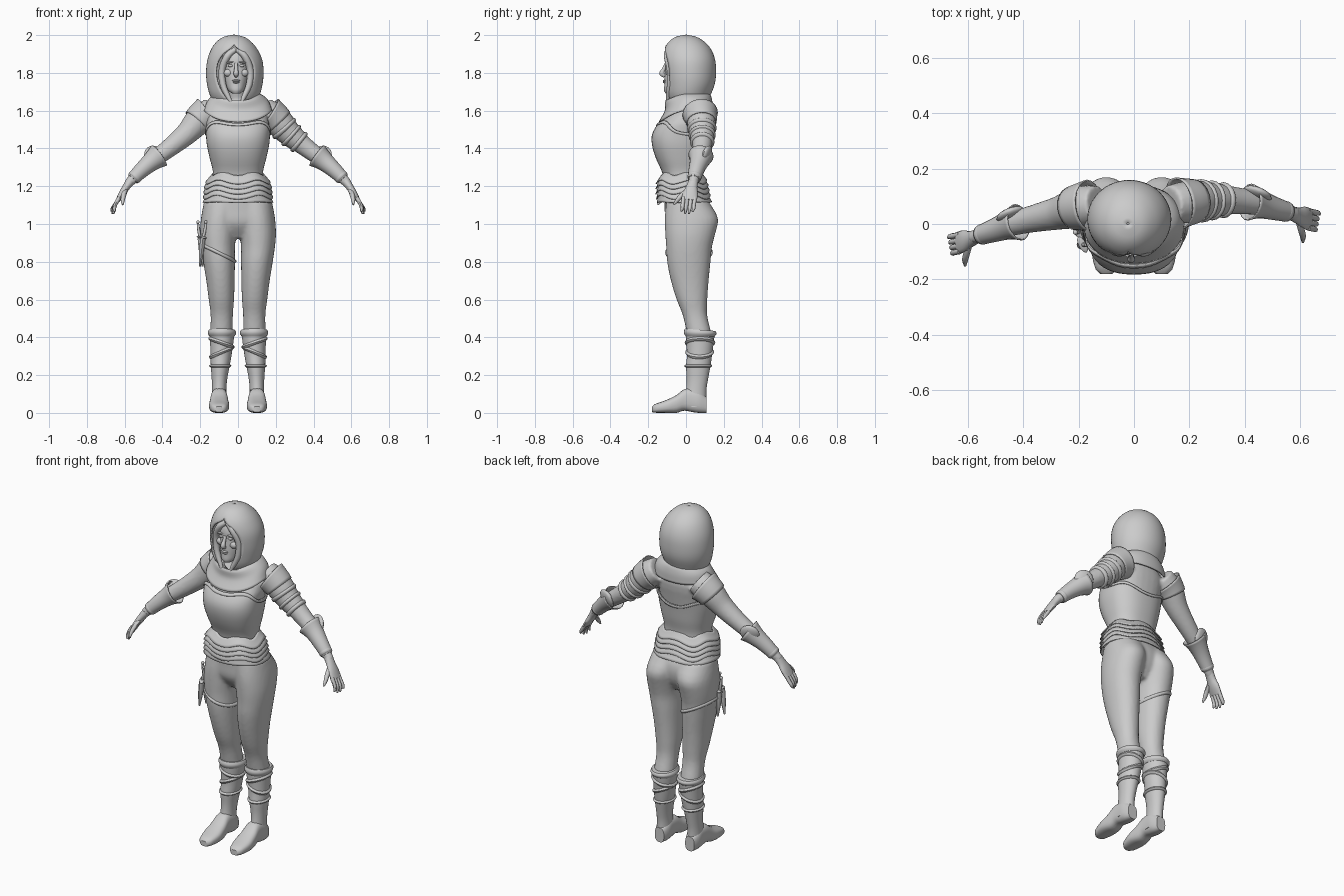
import bpy, bmesh
from math import sin, cos, pi, radians
from mathutils import Vector, Matrix

if "Cube" in bpy.data.objects:
    bpy.data.objects.remove(bpy.data.objects["Cube"])


def cub(rows, k):
    """Smooth interpolation of a table whose first column is the key."""
    rows = sorted(rows)
    k = min(max(k, rows[0][0]), rows[-1][0])
    i = 0
    while i < len(rows) - 2 and k > rows[i + 1][0]:
        i += 1
    def slope(j, c):
        a, b = rows[max(j - 1, 0)], rows[min(j + 1, len(rows) - 1)]
        return (b[c] - a[c]) / (b[0] - a[0])
    h = rows[i + 1][0] - rows[i][0]
    t = (k - rows[i][0]) / h
    return [(2*t**3 - 3*t*t + 1) * rows[i][c] + (t**3 - 2*t*t + t) * h * slope(i, c)
            + (3*t*t - 2*t**3) * rows[i + 1][c] + (t**3 - t*t) * h * slope(i + 1, c)
            for c in range(1, len(rows[0]))]


def grid(bm, f, n, k, caps=True, closed=True):
    """Surface from f(u, v); u runs around, v runs along."""
    m = n if closed else n + 1
    vs = [[bm.verts.new(f(i / n, j / k)) for i in range(m)] for j in range(k + 1)]
    for j in range(k):
        for i in range(n):
            q = (i + 1) % m
            bm.faces.new((vs[j][i], vs[j][q], vs[j + 1][q], vs[j + 1][i]))
    if caps and closed:
        bm.faces.new(vs[0][::-1])
        bm.faces.new(vs[-1])


def ell(cx, rx, yf, yb, a, e=2.0):
    p = lambda w: (1 if w > 0 else -1) * abs(w) ** (2 / e)
    return cx + rx * p(sin(a)), (yf + yb) / 2 - (yb - yf) / 2 * p(cos(a))


def val(f, x):
    return f(x) if callable(f) else f


def skin(bm, rows, bot, top, off=0.0, n=32, k=14, caps=True, s=1, e=2.0):
    """Loft over rows (z, cx, rx, y_front, y_back) between two heights."""
    def f(u, v):
        a = 2 * pi * u
        z = val(bot, a) * (1 - v) + val(top, a) * v
        cx, rx, yf, yb = cub(rows, z)
        o = val(off, v)
        return (*ell(cx * s, rx + o, yf - o, yb + o, a, e), z)
    grid(bm, f, n, k, caps)


def tube(bm, rows, t0=None, t1=None, off=0.0, n=20, k=16, caps=True):
    """Sweep over rows (t, x, y, z, r_up, r_y)."""
    t0 = rows[0][0] if t0 is None else t0
    t1 = rows[-1][0] if t1 is None else t1
    def f(u, v):
        t = t0 + (t1 - t0) * v
        p = cub(rows, t)
        d = (Vector(cub(rows, t + .02)[:3]) - Vector(cub(rows, t - .02)[:3])).normalized()
        w = (Vector((0, 1, 0)) - d * d.y).normalized()
        o = val(off, v)
        return Vector(p[:3]) + d.cross(w) * (p[3] + o) * cos(2*pi*u) + w * (p[4] + o) * sin(2*pi*u)
    grid(bm, f, n, k, caps)


def path(bm, pts, n=10, k=10):
    tube(bm, [(i, *p) if len(p) == 5 else (i, *p, p[3]) for i, p in enumerate(pts)], n=n, k=k)


def blob(bm, loc, size, rot=(0, 0, 0)):
    r = Matrix.Rotation(rot[2], 4, 'Z') @ Matrix.Rotation(rot[1], 4, 'Y') @ Matrix.Rotation(rot[0], 4, 'X')
    bmesh.ops.create_uvsphere(bm, u_segments=16, v_segments=10, radius=1,
                              matrix=Matrix.Translation(loc) @ r @ Matrix.Diagonal((*size, 1)))


def finish(name, bm, voxel=0, solid=0):
    bmesh.ops.recalc_face_normals(bm, faces=bm.faces)
    me = bpy.data.meshes.new(name)
    bm.to_mesh(me)
    bm.free()
    ob = bpy.data.objects.new(name, me)
    bpy.context.collection.objects.link(ob)
    bpy.ops.object.select_all(action='DESELECT')
    ob.select_set(True)
    bpy.context.view_layer.objects.active = ob
    bpy.ops.object.shade_smooth_by_angle(angle=radians(45))
    if solid:
        m = ob.modifiers.new("thickness", 'SOLIDIFY')
        m.thickness, m.offset = solid, 0
    if voxel:
        m = ob.modifiers.new("fuse", 'REMESH')
        m.mode, m.voxel_size, m.use_smooth_shade = 'VOXEL', voxel, True
        m = ob.modifiers.new("relax", 'SMOOTH')
        m.iterations, m.factor = 4, .5
    return ob


SIDES = (-1, 1)
new = bmesh.new

# body profiles
TORSO = [(1.10, 0, .15, -.10, .10), (1.20, 0, .128, -.105, .08), (1.27, 0, .122, -.115, .075),
         (1.35, 0, .14, -.15, .09), (1.42, 0, .155, -.17, .10), (1.48, 0, .16, -.168, .11),
         (1.54, 0, .163, -.13, .12), (1.60, 0, .14, -.07, .12), (1.645, 0, .07, -.04, .09)]
LEG = [(1.12, .08, .10, -.105, .12), (1.03, .098, .098, -.112, .17), (.95, .105, .096, -.11, .155),
       (.88, .106, .09, -.105, .138), (.8, .10, .084, -.10, .13), (.7, .093, .075, -.08, .12),
       (.6, .088, .067, -.05, .113), (.52, .086, .059, -.018, .112), (.42, .087, .06, .005, .135)]
BOOT = [(.45, .086, .068, -.005, .156), (.40, .085, .064, .0, .15), (.3, .09, .055, .005, .137),
        (.25, .094, .05, .0, .13), (.18, .098, .041, .004, .117), (.12, .1, .038, .0, .108),
        (.03, .1, .041, -.02, .108)]
FOOT = [(-.18, .022, .004, .034), (-.165, .038, .001, .046), (-.1, .053, 0, .07), (-.05, .05, 0, .095),
        (-.01, .045, .012, .125), (.03, .043, .005, .13), (.07, .042, 0, .12), (.108, .03, 0, .085)]
ARM_XZR = [(.13, 1.605, .07), (.2, 1.555, .076), (.27, 1.48, .061), (.36, 1.405, .05),
           (.44, 1.345, .043), (.51, 1.285, .035), (.585, 1.21, .024)]
ARM_Y = {1: (.07, .08, .085, .085, .075, .055, .035), -1: (.07, .06, .04, .02, 0, -.025, -.05)}
ARM = {s: [(i, p[0] * s, y, p[1], p[2], p[2]) for i, (p, y) in enumerate(zip(ARM_XZR, ARM_Y[s]))]
       for s in SIDES}

# torso, neck and arms
bm = new()
skin(bm, TORSO, 1.1, 1.645, e=2.4)
path(bm, [(0, .035, 1.56, .06), (-.005, .02, 1.65, .05), (-.01, .0, 1.74, .048)], n=20)
for s in SIDES:
    tube(bm, ARM[s], k=30)
finish("upper_body", bm, voxel=.009)

# trousers
bm = new()
skin(bm, [(1.16, 0, .145, -.11, .10), (1.08, 0, .18, -.108, .135), (1.0, 0, .17, -.1, .13),
          (.925, 0, .06, -.05, .09)], .925, 1.16, e=2.3)
for s in SIDES:
    skin(bm, LEG, .42, 1.12, s=s, k=24, e=2.1)
finish("trousers", bm, voxel=.01)

# bodice and its top border
ztop = lambda a: 1.50 + .045 * cos(a) - .012 * cos(4 * a)
bm = new()
skin(bm, TORSO, 1.22, ztop, .007, n=48, caps=False, e=2.4)
finish("bodice", bm, solid=.006)
bm = new()
skin(bm, TORSO, lambda a: ztop(a) - .014, ztop, .012, n=48, k=2, caps=False, e=2.4)
finish("bodice_border", bm, solid=.006)

# layered zigzag belt
BELT = [(1.10, 0, .172, -.135, .125), (1.15, 0, .168, -.145, .115), (1.2, 0, .162, -.145, .105),
        (1.235, 0, .15, -.14, .095), (1.28, 0, .125, -.118, .078)]
for i in range(5):
    zb = 1.222 - .027 * i
    amp = .011 if i < 4 else .002
    edge = lambda a: zb - amp * cos(5 * a)
    bm = new()
    skin(bm, BELT, edge, lambda a: edge(a) + .045, lambda v: .014 * (1 - v) ** 1.5,
         n=60, k=4, caps=False, e=2.3)
    finish("belt_layer", bm, solid=.006)

# boots, feet, cuffs and straps
for s in SIDES:
    bm = new()
    skin(bm, BOOT, .03, .43, s=s, k=20)
    def foot(u, v):
        hw, b, t = cub(FOOT, -.18 + .288 * v)
        x, z = ell(0, hw, -1, 1, 2 * pi * u, 2.7)
        return (.1 * s + x, -.18 + .288 * v, b + (t - b) * (z + 1) / 2)
    grid(bm, foot, 24, 20)
    finish("boot", bm)
    bm = new()
    bulge = lambda v: .001 + .008 * sin(pi * v)
    skin(bm, BOOT, .405, lambda a: .44 + .006 * cos(a), bulge, s=s, k=6)
    skin(bm, BOOT, .24, .257, bulge, s=s, k=4)
    for base, tilt in ((.36, .022), (.31, -.025)):
        low = lambda a: base + tilt * sin(a) * s
        skin(bm, BOOT, low, lambda a: low(a) + .022, bulge, s=s, k=4)
    finish("boot_straps", bm)

# head with face details
HEAD = [(1.692, -.01, .022, -.108, -.05), (1.705, -.01, .04, -.116, .0), (1.74, -.01, .058, -.114, .05),
        (1.78, -.01, .069, -.113, .08), (1.83, -.01, .075, -.109, .09), (1.88, -.01, .073, -.106, .09),
        (1.92, -.01, .058, -.085, .08), (1.95, -.01, .02, -.03, .03)]
bm = new()
skin(bm, HEAD, 1.692, 1.95, k=24, e=2.1)
path(bm, [(-.01, -.105, 1.85, .009), (-.01, -.118, 1.82, .01), (-.01, -.128, 1.797, .014),
          (-.01, -.112, 1.783, .01)])
for z, w in ((1.759, .021), (1.75, .018)):
    blob(bm, (-.01, -.112, z), (w, .011, .0055))
for s in SIDES:
    blob(bm, (-.01 + .03 * s, -.101, 1.838), (.014, .009, .007))
    blob(bm, (-.01 + .033 * s, -.102, 1.856), (.022, .01, .005), (0, .12 * s, 0))
    blob(bm, (-.01 + .042 * s, -.088, 1.8), (.025, .018, .02))
finish("head", bm)

# hair strands framing the face
bm = new()
for s in SIDES:
    path(bm, [(-.01 + .003 * s, -.092, 1.925, .014), (-.01 + .045 * s, -.1, 1.89, .018),
              (-.01 + .074 * s, -.085, 1.82, .018), (-.01 + .07 * s, -.085, 1.74, .017),
              (-.01 + .04 * s, -.095, 1.67, .012), (-.005 + .015 * s, -.105, 1.62, .004)], k=18)
finish("hair", bm)

# hood with open front
HOOD = [(1.64, -.015, .105, -.08, .11), (1.68, -.017, .127, -.103, .125), (1.74, -.017, .143, -.113, .148),
        (1.80, -.017, .148, -.12, .155), (1.87, -.017, .141, -.122, .15), (1.93, -.02, .115, -.11, .125),
        (1.97, -.022, .08, -.08, .085), (1.99, -.022, .045, -.045, .045), (1.998, -.022, .004, -.002, .004)]
GAP = [(1.64, 14), (1.69, 28), (1.76, 39), (1.84, 40), (1.9, 27), (1.945, 1), (2.0, 0)]
def hood(u, v):
    z = 1.64 + .358 * (1 - (1 - v) ** 1.5)
    h = radians(max(cub(GAP, z)[0], 0))
    return (*ell(*cub(HOOD, z), h + (2 * pi - 2 * h) * u), z)
bm = new()
grid(bm, hood, 40, 24, closed=False)
bmesh.ops.remove_doubles(bm, verts=bm.verts, dist=.0008)
finish("hood", bm, solid=.008)

# draped cowl: v, z front, z side, z back, half width, y front, y back
COWL = [(0, 1.63, 1.68, 1.69, .08, -.07, .085), (.3, 1.65, 1.685, 1.685, .115, -.105, .122),
        (.65, 1.60, 1.655, 1.645, .155, -.108, .136), (1, 1.54, 1.60, 1.59, .178, -.14, .138)]
def cowl(u, v):
    a = 2 * pi * u
    zf, zs, zb, rx, yf, yb = cub(COWL, v)
    c = cos(a)
    return (*ell(0, rx, yf, yb, a, 2.2), zs + ((zf if c > 0 else zb) - zs) * abs(c) ** 1.5)
bm = new()
grid(bm, cowl, 48, 14, caps=False)
finish("cowl", bm, solid=.008)

# shoulder caps, bracers, elbow guards
for s in SIDES:
    A = ARM[s]
    bm = new()
    tube(bm, A, .45, 1.25, lambda v: .004 + .014 * (1 - v) ** 2, k=6, caps=False)
    finish("shoulder_cap", bm, solid=.006)
    bm = new()
    tube(bm, A, 3.7, 5.6, lambda v: .004 + .016 * (1 - v) ** 4, k=14, caps=False)
    finish("bracer", bm, solid=.005)
    bm = new()
    tube(bm, A, 5.35, 5.65, lambda v: .002 + .006 * sin(pi * v), k=5)
    blob(bm, (.445 * s, ARM_Y[s][4] + .034, 1.362), (.055, .02, .055), (-.3, 0, -.35 * s))
    finish("elbow_guard", bm)

# banded sleeve on one upper arm
bm = new()
for t0, t1, o in ((1.2, 2.6, .004), (1.55, 1.8, .011), (2.05, 2.25, .012), (2.5, 2.7, .01)):
    tube(bm, ARM[1], t0, t1, lambda v: .001 + o * sin(pi * v) ** .5, k=8)
blob(bm, (.295, .1, 1.525), (.018, .012, .008), (0, .6, 0))
finish("sleeve_bands", bm)

# hands
for s in SIDES:
    y = ARM_Y[s][6]
    bm = new()
    path(bm, [(.57*s, y + .004, 1.226, .024, .026), (.592*s, y - .005, 1.195, .02, .03),
              (.614*s, y - .012, 1.16, .018, .04), (.636*s, y - .018, 1.125, .012, .04)], n=16)
    for i in range(4):
        fy = y - .048 + .02 * i
        tip = .012 * (i in (1, 2))
        path(bm, [(.628*s, fy, 1.14, .011), (.646*s, fy - .004, 1.11, .0105),
                  ((.655 + .003*i)*s, fy - .007, 1.083, .0095), ((.652 + .006*i)*s, fy - .012, 1.066 - tip, .005)], n=8)
    path(bm, [(.594*s, y - .018, 1.185, .013), (.604*s, y - .055, 1.155, .013),
              (.61*s, y - .08, 1.128, .011), (.61*s, y - .1, 1.102, .005)], n=8)
    finish("hand", bm)

# thigh strap
bm = new()
low = lambda a: .838 - .045 * sin(a)
skin(bm, LEG, low, lambda a: low(a) + .02, lambda v: .002 + .006 * sin(pi * v), s=-1, k=4)
finish("thigh_strap", bm)

# two sheathed daggers
for x, y, lean in ((-.2, -.03, -.012), (-.186, -.075, .016)):
    bm = new()
    path(bm, [(x - lean, y, .775, .005), (x - lean*.5, y, .85, .012, .016), (x, y, .925, .014, .019)], n=8)
    path(bm, [(x, y, .92, .007), (x + lean*.7, y, .97, .008), (x + lean, y, 1.005, .006)], n=8)
    blob(bm, (x, y, .93), (.014, .032, .006), (.15, 0, .5))
    blob(bm, (x + lean, y, 1.01), (.009, .009, .009))
    finish("dagger", bm)
